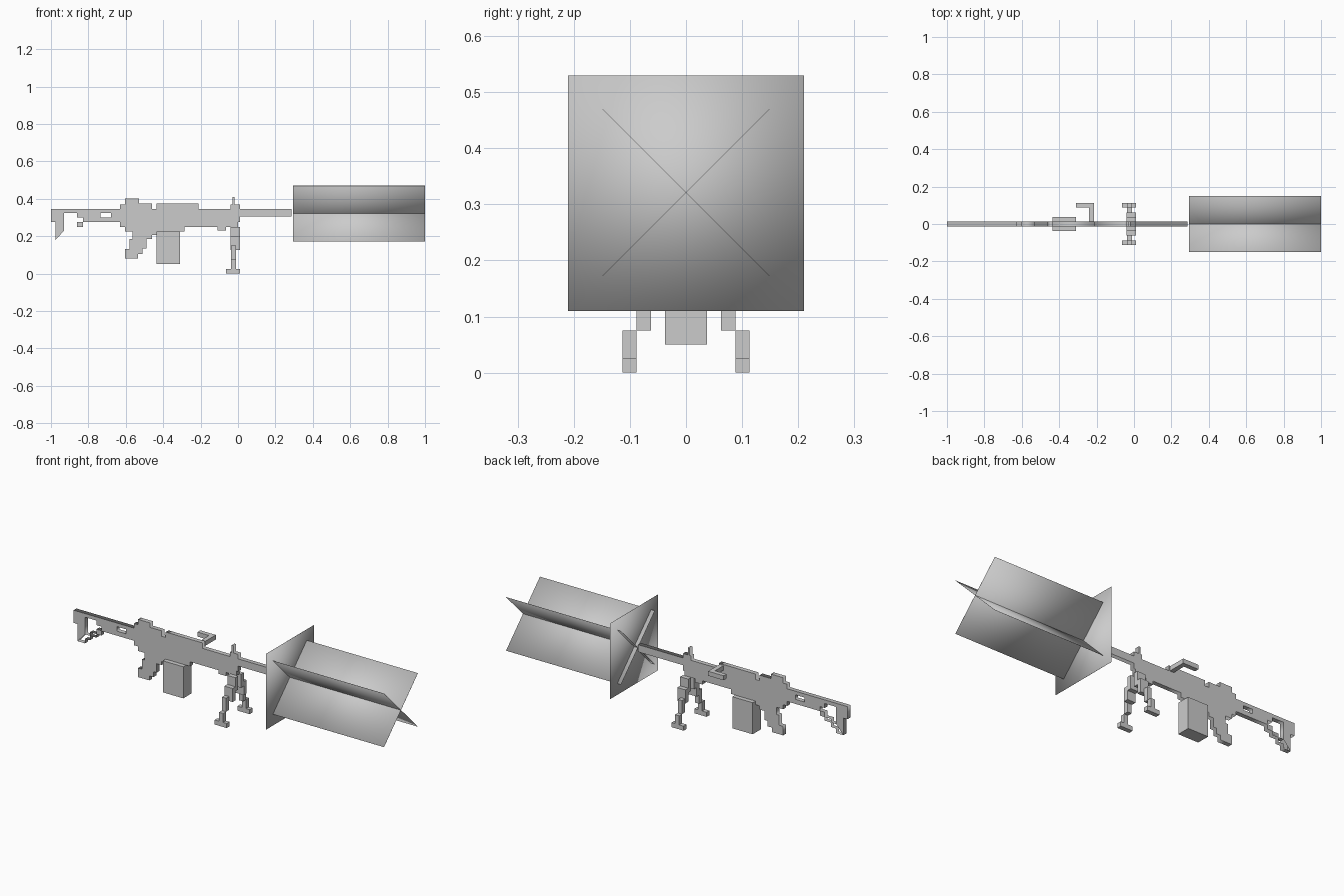
import bpy
from math import radians

cube = bpy.data.objects.get("Cube")
if cube:
    bpy.data.objects.remove(cube, do_unlink=True)

GREY = (0.6, 0.6, 0.6, 1)
metal = bpy.data.materials.new("plain grey")
metal.use_nodes = True
metal.diffuse_color = GREY
metal.node_tree.nodes["Principled BSDF"].inputs["Base Color"].default_value = GREY


def box(name, x, y, z, smooth=False, turn=0):
    """Box from (min, max) ranges, optionally turned about its own x axis."""
    bpy.ops.mesh.primitive_cube_add(size=1, location=[sum(r) / 2 for r in (x, y, z)])
    ob = bpy.context.object
    ob.name = name
    ob.scale = [r[1] - r[0] for r in (x, y, z)]
    bpy.ops.object.transform_apply(location=False, rotation=False, scale=True)
    ob.rotation_euler.x = radians(turn)
    ob.data.materials.append(metal)
    if smooth:
        bpy.ops.object.shade_smooth()
    return ob


def stepped(steps):
    """Right-angled outline: each (x, z) moves along x first, then along z."""
    points, z = [], steps[-1][1]
    for x, new_z in steps:
        points += [(x, z), (x, new_z)]
        z = new_z
    return points


def plate(name, outlines, half):
    """Upright plate cut from right-angled outlines; later outlines are holes."""
    curve = bpy.data.curves.new(name, "CURVE")
    curve.dimensions = "2D"
    curve.fill_mode = "BOTH"
    curve.extrude = half
    for steps in outlines:
        points = stepped(steps)
        spline = curve.splines.new("POLY")
        spline.points.add(len(points) - 1)
        for p, (x, z) in zip(spline.points, points):
            p.co = (x, z, 0, 1)
        spline.use_cyclic_u = True
    ob = bpy.data.objects.new(name, curve)
    bpy.context.collection.objects.link(ob)
    ob.rotation_euler.x = radians(90)
    bpy.ops.object.select_all(action="DESELECT")
    ob.select_set(True)
    bpy.context.view_layer.objects.active = ob
    bpy.ops.object.convert(target="MESH")
    ob = bpy.context.object
    ob.data.materials.clear()
    ob.data.materials.append(metal)
    return ob


# Flat body with stock, receiver, grip and barrel in one outline
top = [(-1, .345), (-.63, .37), (-.605, .4), (-.53, .375), (-.46, .345),
       (-.435, .375), (-.21, .345), (-.06, .345), (-.04, .37), (-.03, .41),
       (-.02, .37), (.01, .345)]
bottom = [(.285, .305), (.01, .275), (0, .25), (-.065, .23), (-.11, .25),
          (-.285, .225), (-.435, .205), (-.46, .185), (-.49, .135),
          (-.51, .105), (-.535, .08), (-.605, .13), (-.58, .185),
          (-.565, .225), (-.605, .25), (-.63, .275), (-.83, .25),
          (-.86, .23), (-.9, .205), (-.93, .18), (-.975, .275)]
stock_opening = [(-.93, .325), (-.86, .3), (-.83, .277), (-.86, .25), (-.9, .23)]
stock_slot = [(-.735, .325), (-.68, .3)]
plate("gun_body", [top + bottom, stock_opening, stock_slot], .0125)

# Ammunition box and side handle
box("ammunition_box", (-.435, -.31), (-.037, .037), (.05, .225))
box("handle_arm", (-.24, -.215), (.0125, .113), (.345, .37))
box("handle_grip", (-.31, -.24), (.088, .113), (.345, .37))

# Stepped bipod legs, mirrored left and right of the barrel
leg_parts = [("foot", (-.065, .01), (.088, .113), (0, .025)),
             ("shin", (-.037, -.012), (.088, .113), (.025, .075)),
             ("knee", (-.037, -.012), (.062, .088), (.075, .15)),
             ("thigh", (-.04, .01), (.037, .062), (.125, .2)),
             ("hip", (-.04, .01), (.0125, .037), (.175, .25))]
for side, sign in (("back", 1), ("front", -1)):
    for part, x, y, z in leg_parts:
        box(f"bipod_{side}_{part}", x, sorted(sign * v for v in y), z)

# Muzzle flash: a square sheet and two crossed sheets
THIN = .0004
box("flash_square", (.318 - THIN, .318 + THIN), (-.21, .21), (.11, .53), True)
for name, turn in (("flash_sheet_rising", 45), ("flash_sheet_falling", -45)):
    box(name, (.295, 1), (-.21, .21), (.321 - THIN, .321 + THIN), True, turn)
